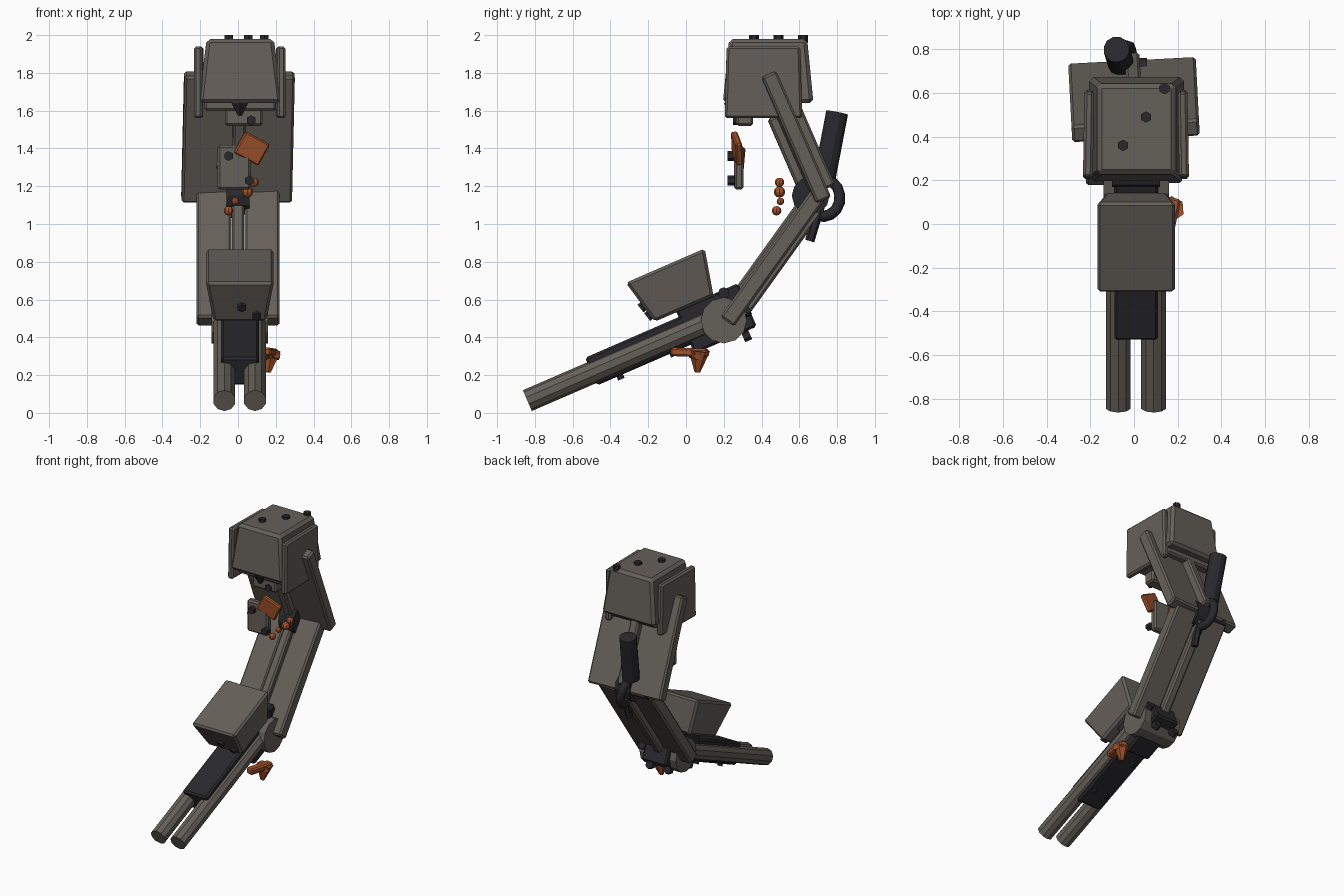
import bpy, bmesh
from math import radians, pi, cos, sin
from mathutils import Vector, Euler

if "Cube" in bpy.data.objects:
    bpy.data.objects.remove(bpy.data.objects["Cube"])


def mat(name, c):
    m = bpy.data.materials.new(name)
    m.diffuse_color = (*c, 1)
    m.use_nodes = True
    m.node_tree.nodes["Principled BSDF"].inputs["Base Color"].default_value = m.diffuse_color
    return m


STEEL = mat("dull_steel", (0.13, 0.115, 0.098))
DARK = mat("dark_steel", (0.022, 0.022, 0.027))
RUST = mat("rust_orange", (0.36, 0.085, 0.025))


def finish(name, bm, m, loc=(0, 0, 0), rot=(0, 0, 0), bevel=0):
    if bevel:
        bmesh.ops.bevel(bm, geom=bm.edges[:], offset=bevel, segments=1, affect='EDGES')
    bmesh.ops.recalc_face_normals(bm, faces=bm.faces[:])
    me = bpy.data.meshes.new(name)
    bm.to_mesh(me)
    bm.free()
    ob = bpy.data.objects.new(name, me)
    ob.location = loc
    ob.rotation_euler = Euler([radians(a) for a in rot])
    me.materials.append(m)
    bpy.context.collection.objects.link(ob)
    return ob


def box(name, loc, size, m=STEEL, rot=(0, 0, 0), top=(1, 1), bevel=0.012):
    """Bevelled box; top scales the upper face relative to the lower one."""
    bm = bmesh.new()
    bmesh.ops.create_cube(bm, size=1)
    for v in bm.verts:
        k = top if v.co.z > 0 else (1, 1)
        v.co = Vector((v.co.x * size[0] * k[0], v.co.y * size[1] * k[1], v.co.z * size[2]))
    return finish(name, bm, m, loc, rot, bevel)


def rod(name, a, b, r, m=STEEL, sides=10, r2=None):
    """Cylinder or cone between two points."""
    a, b = Vector(a), Vector(b)
    bm = bmesh.new()
    bmesh.ops.create_cone(bm, cap_ends=True, segments=sides, radius1=r,
                          radius2=r if r2 is None else r2, depth=(b - a).length)
    q = (b - a).to_track_quat('Z', 'Y')
    bmesh.ops.transform(bm, matrix=q.to_matrix().to_4x4(), verts=bm.verts[:])
    return finish(name, bm, m, (a + b) / 2)


def bolt(name, p, d, r=0.026):
    p, d = Vector(p), Vector(d).normalized()
    rod(name, p - d * 0.02, p + d * 0.02, r, DARK, 6)


# twin tubes with the dark block slung between them
T = 23.5
for i, x in enumerate((-0.072, 0.09)):
    rod(f"tube_{i}", (x, -0.84, 0.065), (x, 0.2, 0.515), 0.06)
box("tube_core", (0.01, -0.2, 0.35), (0.2, 0.66, 0.16), DARK, (T, 0, 0))
for s in (-1, 1):
    for y in (-0.38, -0.1):
        bolt("core_bolt", (0.01 + s * 0.05, y + 0.03, 0.355 + (y + 0.2) * 0.435 - 0.08), (0, 0.4, -0.92), 0.018)

# hip joint
box("hip_block", (0.01, 0.16, 0.5), (0.2, 0.36, 0.25), DARK, (T, 0, 0))
rod("hip_drum", (-0.14, 0.2, 0.49), (0.16, 0.2, 0.49), 0.122, STEEL, 12)
for p in ((0.13, 0.32, 0.54), (0.07, 0.32, 0.41), (-0.08, 0.32, 0.41)):
    bolt("hip_bolt", p, (0, 0.9, 0.4), 0.03)
rod("hip_pin", (-0.1, 0.2, 0.635), (0.12, 0.2, 0.635), 0.03, DARK, 8)

# tapered box riding on the tubes
box("carrier_box", (0.01, -0.06, 0.665), (0.28, 0.34, 0.25), STEEL, (T, 0, 0), (1.29, 1.34), 0.015)
for x, y, z in ((0.02, -0.225, 0.565), (0.1, -0.19, 0.52)):
    bolt("carrier_bolt", (x, y, z), (0, -0.78, -0.62))

# lower arm: paired panels beside a spine
A = 54.3
for s in (-1, 1):
    box(f"lower_arm_panel_{s}", (s * 0.128, 0.455 + 0.005 * s, 0.82), (0.185, 0.83, 0.09), STEEL, (A, 0, 0))
box("lower_arm_spine", (0, 0.47, 0.83), (0.065, 0.72, 0.14), STEEL, (A, 0, 0))

# elbow joint
rod("elbow_drum", (-0.06, 0.66, 1.15), (0.06, 0.66, 1.15), 0.1, DARK, 12)
rod("elbow_pin", (-0.2, 0.70, 1.15), (0.2, 0.70, 1.15), 0.04, DARK, 8)
rod("elbow_strut", (0.01, 0.73, 1.16), (0.01, 0.655, 0.91), 0.025, DARK, 6)

# upper arm: wide twisted panel with a deeper spine
U = 113.5
box("upper_arm_panel", (0, 0.57, 1.46), (0.585, 0.73, 0.085), STEEL, (U, 0, 3))
box("upper_arm_spine", (0, 0.61, 1.38), (0.068, 0.46, 0.19), STEEL, (U, 0, 3))

# head
box("head", (0.012, 0.435, 1.81), (0.44, 0.48, 0.34), STEEL, (0, 0, 0), (0.81, 0.86), 0.02)
box("head_floor", (0.012, 0.43, 1.63), (0.38, 0.36, 0.06), STEEL)
box("cheek_plate_left", (-0.208, 0.41, 1.75), (0.045, 0.41, 0.38), STEEL, (0, 0, -1), (1, 0.95))
box("cheek_plate_right", (0.226, 0.41, 1.75), (0.045, 0.41, 0.38), STEEL, (0, 0, 1), (1, 0.95))
for x, y in ((0.14, 0.62), (0.055, 0.49), (-0.05, 0.36)):
    bolt("head_bolt", (x, y, 1.98), (0, 0, 1))

# hanging throat pieces
box("throat_block", (0.03, 0.31, 1.585), (0.2, 0.09, 0.13), STEEL)
bolt("throat_bolt", (0.07, 0.27, 1.55), (0, -1, 0))
rod("throat_spike", (0.01, 0.25, 1.64), (0.01, 0.25, 1.575), 0.05, DARK, 6, 0.012)
box("hanging_plate", (-0.02, 0.28, 1.3), (0.175, 0.05, 0.235), STEEL)
for x, z in ((-0.05, 1.36), (0.06, 1.23)):
    bolt("hanging_bolt", (x, 0.24, z), (0, -1, 0))
box("rust_flake_large", (0.072, 0.27, 1.4), (0.15, 0.035, 0.13), RUST, (8, 28, 12), bevel=0.008)
box("rust_flake_small", (-0.082, 0.29, 1.345), (0.05, 0.04, 0.11), RUST, (-5, 12, 0), bevel=0.006)

# orange beads
for i, (x, y, z, r) in enumerate(((0.085, 0.495, 1.22, 0.025), (0.05, 0.495, 1.17, 0.03),
                                  (-0.015, 0.5, 1.12, 0.02), (-0.05, 0.48, 1.07, 0.025))):
    bm = bmesh.new()
    bmesh.ops.create_uvsphere(bm, u_segments=8, v_segments=6, radius=r)
    finish(f"bead_{i}", bm, RUST, (x, y, z))

# exhaust canister and its curved hose
rod("canister", (-0.08, 0.8, 1.59), (-0.06, 0.735, 1.25), 0.06, DARK, 12)
cu = bpy.data.curves.new("hose", 'CURVE')
cu.dimensions = '3D'
cu.bevel_depth = 0.03
cu.bevel_resolution = 1
cu.use_fill_caps = True
sp = cu.splines.new('POLY')
N = 9
sp.points.add(N - 1)
for i in range(N):
    a = radians(80 - 190 * i / (N - 1))
    sp.points[i].co = (-0.055 + 0.06 * i / (N - 1), 0.725 + 0.09 * cos(a), 1.14 + 0.1 * sin(a), 1)
ob = bpy.data.objects.new("hose", cu)
cu.materials.append(DARK)
bpy.context.collection.objects.link(ob)

# orange side handle with a pointed foot
box("side_handle", (0.165, 0.02, 0.32), (0.06, 0.2, 0.045), RUST, (-2, 0, -12), bevel=0.01)
rod("handle_spur", (0.175, 0.07, 0.33), (0.16, 0.06, 0.215), 0.058, RUST, 6, 0.015)
rod("handle_tip", (0.15, 0.04, 0.31), (0.218, 0.06, 0.3), 0.03, RUST, 6, 0.02)
